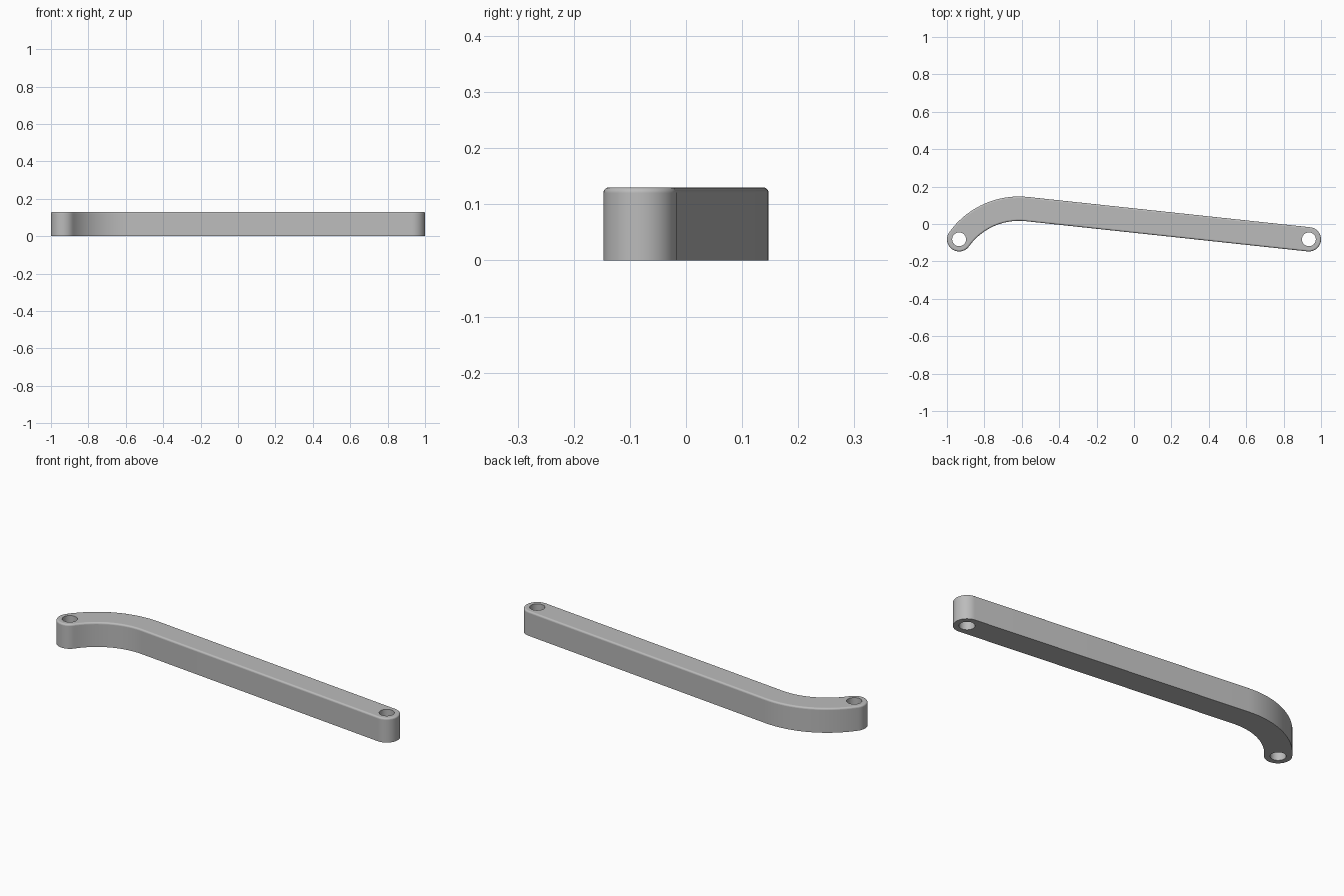
import bpy, bmesh
from math import pi, sin, cos, atan2, radians
from mathutils import Vector

if "Cube" in bpy.data.objects:
    bpy.data.objects.remove(bpy.data.objects["Cube"])

HALF_WIDTH, HEIGHT, FILLET, HOLE = 0.065, 0.13, 0.009, 0.037
LEFT_END, RIGHT_END = Vector((-0.935, -0.082)), Vector((0.935, -0.082))
BEND_CENTRE, BEND_RADIUS = Vector((-0.615, -0.312)), 0.394
STRAIGHT_ANGLE = radians(90 - 6.1)           # direction square to the straight run
END_ANGLE = atan2(*reversed(LEFT_END - BEND_CENTRE))


def arc(centre, radius, start, end, steps):
    return [centre + radius * Vector((cos(a), sin(a)))
            for a in (start + (end - start) * i / steps for i in range(steps + 1))]


def outline(w):
    """Closed bar outline, w to each side of the centre line."""
    return (arc(BEND_CENTRE, BEND_RADIUS + w, STRAIGHT_ANGLE, END_ANGLE, 24)
            + arc(LEFT_END, w, END_ANGLE, END_ANGLE + pi, 24)[1:]
            + arc(BEND_CENTRE, BEND_RADIUS - w, END_ANGLE, STRAIGHT_ANGLE, 24)[1:]
            + arc(RIGHT_END, w, STRAIGHT_ANGLE - pi, STRAIGHT_ANGLE, 24))


def add_ring(bm, points, z):
    verts = [bm.verts.new((p.x, p.y, z)) for p in points]
    edges = [bm.edges.new((v, verts[i - 1])) for i, v in enumerate(verts)]
    return verts, edges


def join_rings(bm, lower, upper):
    for i in range(len(lower)):
        face = bm.faces.new((lower[i - 1], lower[i], upper[i], upper[i - 1]))
        face.smooth = True


bm = bmesh.new()

# Outer wall with a rounded top edge
profile = [(0, 0)] + [(FILLET * (1 - cos(a)), HEIGHT - FILLET * (1 - sin(a)))
                      for a in (pi / 2 * i / 6 for i in range(7))]
rings = [add_ring(bm, outline(HALF_WIDTH - inset), z) for inset, z in profile]
for low, high in zip(rings, rings[1:]):
    join_rings(bm, low[0], high[0])
for edge in rings[1][1]:
    edge.smooth = False
bottom_edges, top_edges = list(rings[0][1]), list(rings[-1][1])

# Pin holes through both ends
for centre in (LEFT_END, RIGHT_END):
    circle = arc(centre, HOLE, 0, 2 * pi, 40)[:-1]
    low, high = add_ring(bm, circle, 0), add_ring(bm, circle, HEIGHT)
    join_rings(bm, high[0], low[0])
    bottom_edges += low[1]
    top_edges += high[1]

# Flat top and underside around the holes
for edges, up in ((bottom_edges, -1), (top_edges, 1)):
    filled = bmesh.ops.triangle_fill(bm, edges=edges, use_beauty=True,
                                     use_dissolve=False, normal=(0, 0, up))
    for face in filled["geom"]:
        if isinstance(face, bmesh.types.BMFace):
            face.smooth = False
bmesh.ops.recalc_face_normals(bm, faces=bm.faces)

mesh = bpy.data.meshes.new("curved_link_arm")
bm.to_mesh(mesh)
bm.free()
arm = bpy.data.objects.new("curved_link_arm", mesh)
bpy.context.collection.objects.link(arm)

# Plain grey finish
grey = bpy.data.materials.new("grey")
grey.use_nodes = True
colour = (0.5, 0.5, 0.5, 1)
grey.diffuse_color = colour
grey.node_tree.nodes["Principled BSDF"].inputs["Base Color"].default_value = colour
mesh.materials.append(grey)
